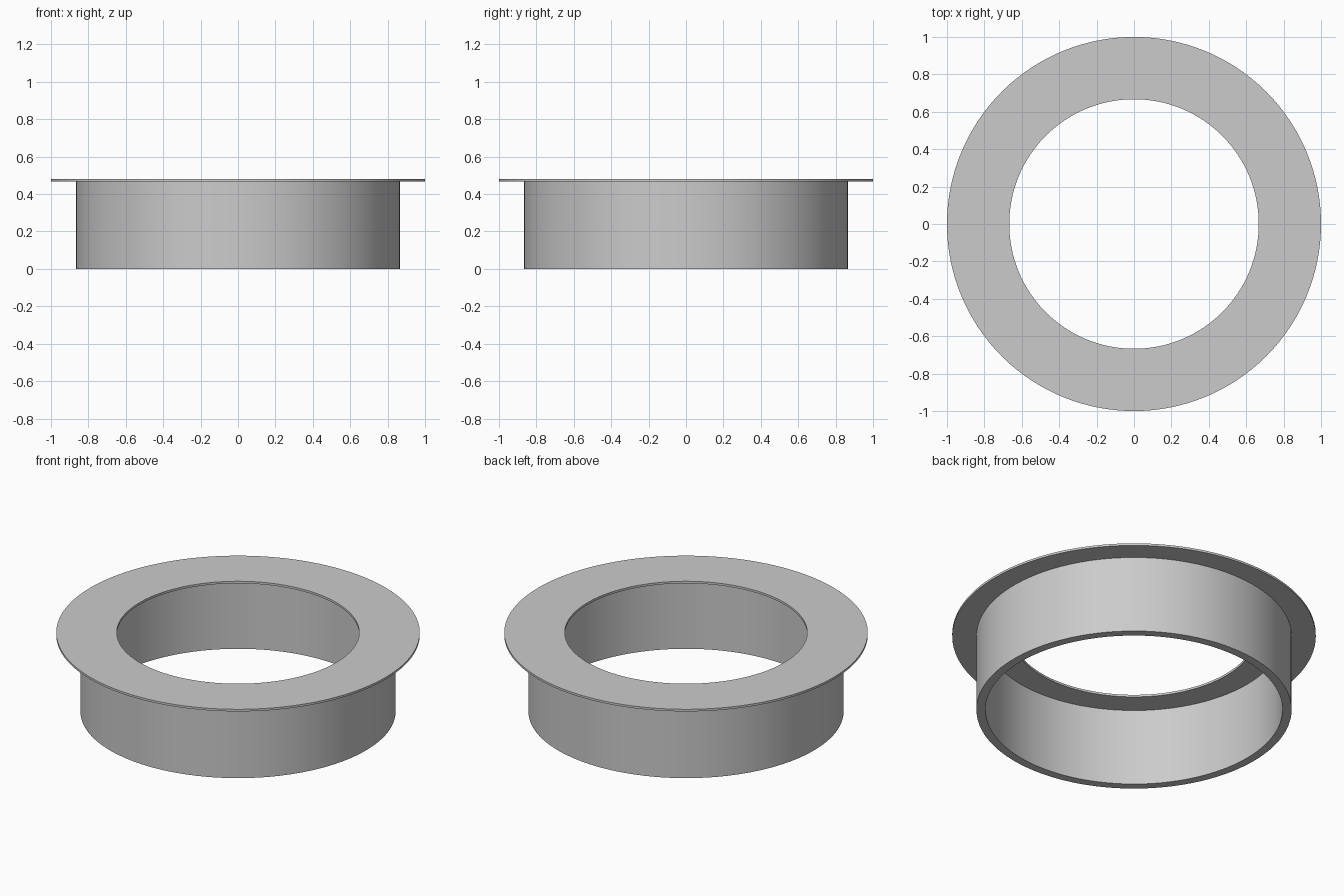
import bpy, bmesh, math

if "Cube" in bpy.data.objects:
    bpy.data.objects.remove(bpy.data.objects["Cube"])

SEGMENTS = 128


def ring(name, r_in, r_out, z0, z1):
    """Spin a rectangular section around z into a closed ring."""
    bm = bmesh.new()
    section = [(r_in, z0), (r_out, z0), (r_out, z1), (r_in, z1)]
    loops = []
    for i in range(SEGMENTS):
        a = 2 * math.pi * i / SEGMENTS
        loops.append([bm.verts.new((r * math.cos(a), r * math.sin(a), z)) for r, z in section])
    for i in range(SEGMENTS):
        a, b = loops[i], loops[(i + 1) % SEGMENTS]
        for j in range(4):
            k = (j + 1) % 4
            bm.faces.new((a[j], b[j], b[k], a[k]))
    bmesh.ops.recalc_face_normals(bm, faces=bm.faces)
    mesh = bpy.data.meshes.new(name)
    bm.to_mesh(mesh)
    bm.free()
    obj = bpy.data.objects.new(name, mesh)
    bpy.context.collection.objects.link(obj)
    bpy.ops.object.select_all(action='DESELECT')
    obj.select_set(True)
    bpy.context.view_layer.objects.active = obj
    bpy.ops.object.shade_smooth_by_angle(angle=math.radians(30))
    return obj


# Cylindrical wall standing on the ground
ring("collar_wall", 0.817, 0.867, 0.0, 0.467)
# Thin flat flange on top, overhanging both inwards and outwards
ring("top_flange", 0.667, 1.0, 0.467, 0.48)
